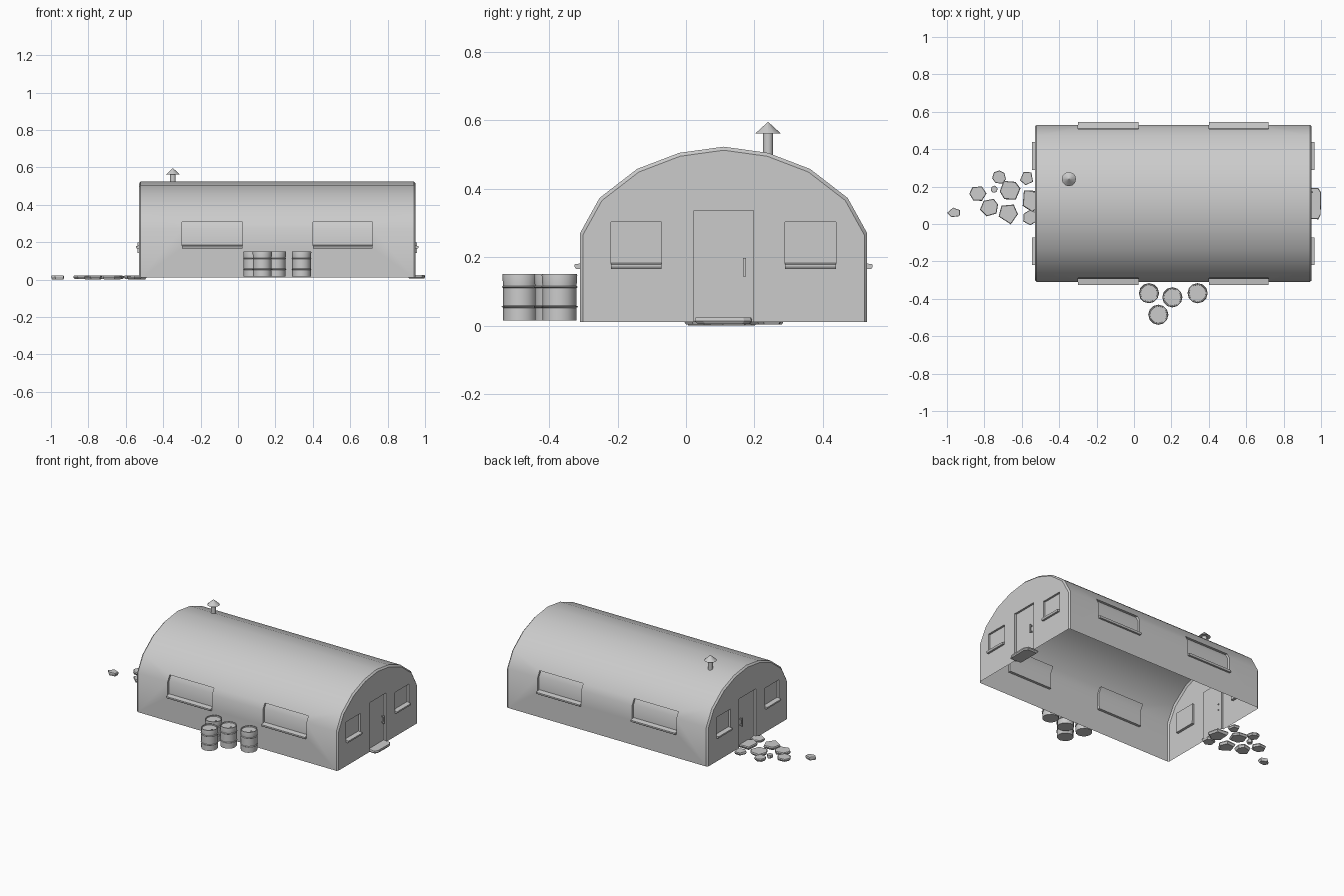
import bpy, bmesh, math, random
from mathutils import Vector

if "Cube" in bpy.data.objects:
    bpy.data.objects.remove(bpy.data.objects["Cube"])

random.seed(4)
CY = 0.11                 # hut centre line
X0, X1 = -0.53, 0.95      # hut ends
XM = (X0 + X1) / 2


def finish(name, bm, angle=None):
    bmesh.ops.recalc_face_normals(bm, faces=bm.faces[:])
    me = bpy.data.meshes.new(name)
    bm.to_mesh(me)
    bm.free()
    ob = bpy.data.objects.new(name, me)
    bpy.context.collection.objects.link(ob)
    if angle:
        smooth(ob, angle)
    return ob


def smooth(ob, angle):
    bpy.ops.object.select_all(action='DESELECT')
    ob.select_set(True)
    bpy.context.view_layer.objects.active = ob
    bpy.ops.object.shade_smooth_by_angle(angle=math.radians(angle))


def loft(bm, rings):
    vs = [[bm.verts.new(p) for p in r] for r in rings]
    for a, b in zip(vs, vs[1:]):
        n = len(a)
        for i in range(n):
            bm.faces.new((a[i], a[(i + 1) % n], b[(i + 1) % n], b[i]))
    bm.faces.new(vs[0])
    bm.faces.new(vs[-1])


def box(bm, x, y, z):
    loft(bm, [[(x[0], y[0], k), (x[1], y[0], k), (x[1], y[1], k), (x[0], y[1], k)] for k in z])


def lathe(bm, c, prof, n):
    loft(bm, [[(c[0] + r * math.cos(2 * math.pi * i / n),
                c[1] + r * math.sin(2 * math.pi * i / n), z) for i in range(n)] for r, z in prof])


# Arched hut shell with chamfered ends
half = [(0.42, 0.01), (0.42, 0.27), (0.363, 0.373), (0.253, 0.458), (0.13, 0.505)]
arch = half + [(0, 0.523)] + [(-y, z) for y, z in reversed(half)]


def ring(x, s):
    return [(x, CY + y * s, 0.01 + (z - 0.01) * s) for y, z in arch]


bm = bmesh.new()
loft(bm, [ring(X0, 0.98), ring(X0 + 0.01, 1), ring(X1 - 0.01, 1), ring(X1, 0.98)])
hut = finish("hut_shell", bm)

# Recesses for windows and doors
side_windows = [(-0.30, 0.025), (0.40, 0.72)]
end_windows = [(-0.22, -0.072), (0.29, 0.438)]
cuts = bmesh.new()
for xs in side_windows:
    for s in (-1, 1):
        prof = [(0.5, 0.17), (0.404, 0.17), (0.404, 0.272), (0.383, 0.308), (0.5, 0.308)]
        loft(cuts, [[(x, CY + s * y, z) for y, z in prof] for x in xs])
for s in (-1, 1):
    xs = sorted((XM + s * 0.727, XM + s * 0.8))
    for ys in end_windows:
        box(cuts, xs, ys, (0.17, 0.303))
    box(cuts, xs, (0.023, 0.198), (-0.05, 0.336))
cutter = finish("recess_cutter", cuts)
cutter.hide_render = True
mod = hut.modifiers.new("recesses", 'BOOLEAN')
mod.object = cutter
mod.operation = 'DIFFERENCE'
mod.solver = 'EXACT'
bpy.ops.object.select_all(action='DESELECT')
bpy.context.view_layer.objects.active = hut
hut.select_set(True)
bpy.ops.object.modifier_apply(modifier=mod.name)
bpy.data.objects.remove(cutter)

# Open underside
bm = bmesh.new()
bm.from_mesh(hut.data)
under = [f for f in bm.faces if f.normal.z < -0.9 and f.calc_center_median().z < 0.02]
bmesh.ops.delete(bm, geom=under, context='FACES')
bm.to_mesh(hut.data)
bm.free()
smooth(hut, 38)

# Window sills with sloped undersides
bm = bmesh.new()
sill = [(-0.017, 0.184), (-0.017, 0.166), (0.012, 0.166), (0.016, 0.172), (0.016, 0.179)]
for s in (-1, 1):
    for xs in side_windows:
        loft(bm, [[(x, CY + s * (0.42 + d), z) for d, z in sill] for x in xs])
    for ys in end_windows:
        loft(bm, [[(XM + s * (0.74 + d), y, z) for d, z in sill] for y in ys])
finish("window_sills", bm)

# Door handles
bm = bmesh.new()
for s in (-1, 1):
    bar = sorted((XM + s * 0.739, XM + s * 0.746))
    box(bm, bar, (0.167, 0.175), (0.143, 0.197))
    post = sorted((XM + s * 0.722, XM + s * 0.740))
    for z in (0.147, 0.186):
        box(bm, post, (0.168, 0.174), (z, z + 0.007))
finish("door_handles", bm)

# Chimney pipe and cone cap
bm = bmesh.new()
lathe(bm, (-0.348, 0.24), [(0.015, 0.49), (0.015, 0.562)], 12)
lathe(bm, (-0.348, 0.24), [(0.038, 0.561), (0.001, 0.595)], 12)
finish("chimney", bm, 35)

# Oil barrels with ribs, rim and bung
for i, c in enumerate([(0.08, -0.37), (0.205, -0.392), (0.34, -0.37), (0.13, -0.485)]):
    bm = bmesh.new()
    prof = [(0.050, 0.015)]
    for z in (0.055, 0.113):
        prof += [(0.050, z - 0.003), (0.054, z), (0.050, z + 0.003)]
    prof += [(0.052, 0.147), (0.051, 0.151), (0.046, 0.151), (0.045, 0.144)]
    lathe(bm, c, prof, 12)
    lathe(bm, (c[0] + 0.026, c[1] - 0.012), [(0.007, 0.143), (0.007, 0.148)], 6)
    finish(f"barrel_{i + 1}", bm, 35)

# Flat paving stones at the left door: x, y, radius, sides
stones = [(-0.962, 0.06, 0.037, 5), (-0.835, 0.165, 0.046, 6), (-0.772, 0.09, 0.052, 6),
          (-0.72, 0.25, 0.039, 7), (-0.748, 0.185, 0.02, 6), (-0.665, 0.18, 0.06, 6),
          (-0.67, 0.055, 0.056, 5), (-0.575, 0.245, 0.04, 5), (-0.545, 0.13, 0.066, 5),
          (-0.555, 0.035, 0.045, 6)]
for i, (x, y, r, n) in enumerate(stones):
    a0 = random.uniform(0, 6)
    if i == 0:
        a0 = math.pi
    ang = [a0 + 2 * math.pi * (k + (random.uniform(-0.15, 0.15) if k else 0)) / n for k in range(n)]
    rad = [r * random.uniform(0.88, 1.04) if k else r for k in range(n)]
    squash = 0.75 if i == 0 else 1
    tilt = random.uniform(-0.04, 0.04)
    bm = bmesh.new()
    loft(bm, [[(x + q * s * math.cos(a), y + q * s * squash * math.sin(a),
                z + (tilt * q * math.cos(a) if z > 0.01 else 0)) for a, q in zip(ang, rad)]
              for s, z in ((0.85, 0.003 if i % 2 else 0.0), (1, 0.014), (0.93, 0.021))])
    finish(f"paving_stone_{i + 1}", bm)

# Doorstep slab at the right door
bm = bmesh.new()
slab = [(0.91, 0.03), (0.985, 0.025), (0.998, 0.05), (1.0, 0.17), (0.985, 0.192), (0.91, 0.195)]
mid = Vector((0.955, 0.11))
loft(bm, [[(*(mid + (Vector(p) - mid) * s), z) for p in slab]
          for s, z in ((0.9, 0.005), (1, 0.013), (0.96, 0.023))])
finish("doorstep", bm)
